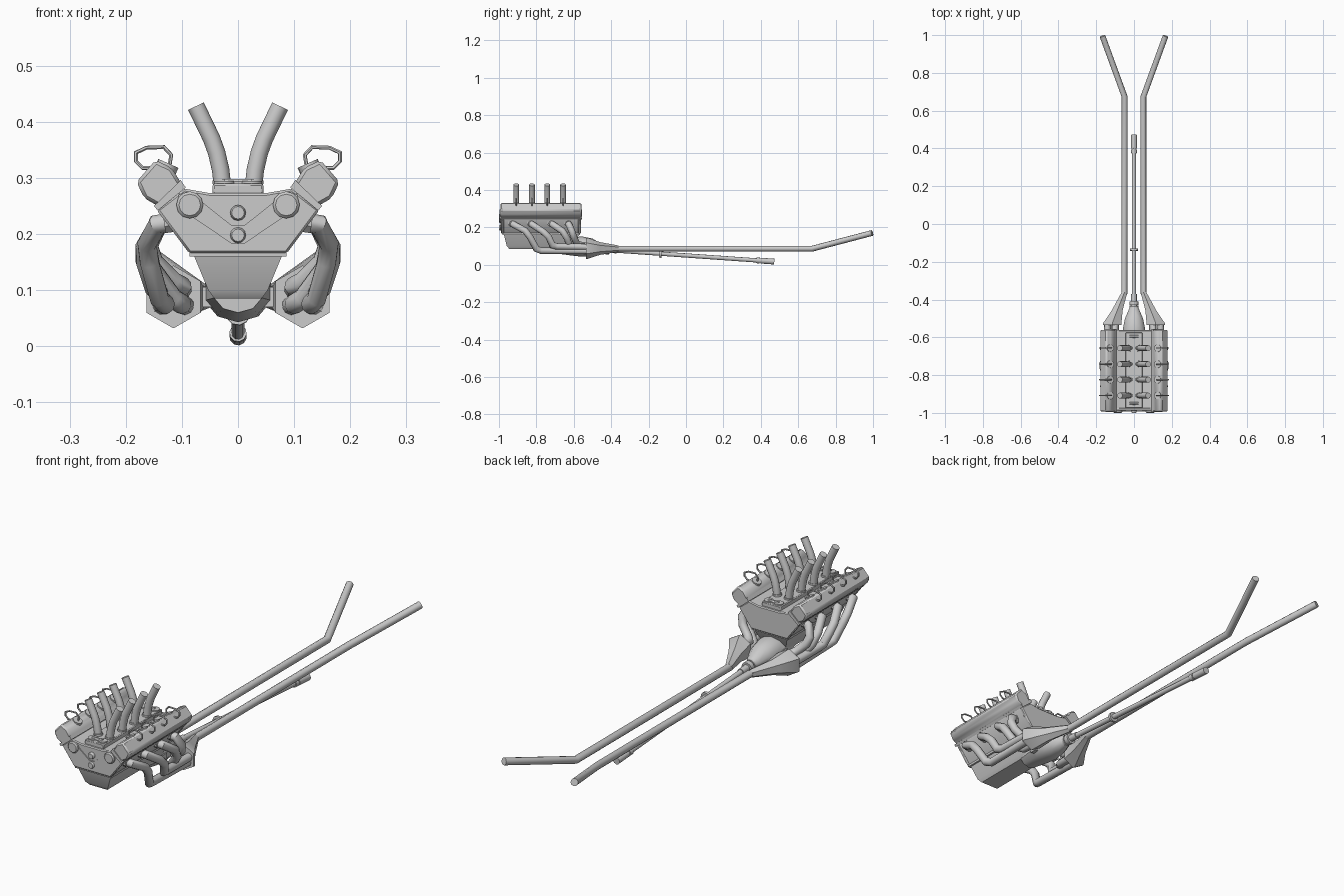
import bpy, bmesh, math
from mathutils import Vector

if "Cube" in bpy.data.objects:
    bpy.data.objects.remove(bpy.data.objects["Cube"])

def loft(name, rings, bevel=0):
    """Closed solid through rings with equal point counts."""
    bm = bmesh.new()
    vs = [[bm.verts.new(p) for p in r] for r in rings]
    n = len(rings[0])
    for a, b in zip(vs, vs[1:]):
        for i in range(n):
            bm.faces.new((a[i], a[(i + 1) % n], b[(i + 1) % n], b[i]))
    bm.faces.new(vs[0])
    bm.faces.new(vs[-1])
    bmesh.ops.recalc_face_normals(bm, faces=bm.faces)
    me = bpy.data.meshes.new(name)
    bm.to_mesh(me)
    bm.free()
    ob = bpy.data.objects.new(name, me)
    bpy.context.collection.objects.link(ob)
    if bevel:
        m = ob.modifiers.new("bevel", 'BEVEL')
        m.width, m.segments = bevel, 1
    return ob

def prism(name, prof, y0, y1, bevel=0):
    return loft(name, [[(x, y, z) for x, z in prof] for y in (y0, y1)], bevel)

def sym(half):
    return half + [(-x, z) for x, z in reversed(half)]

def ring(c, r, n, rz=None, start=0):
    """Ring in the xz plane."""
    rz = rz or r
    return [(c[0] + r * math.cos(start + math.tau * i / n), c[1],
             c[2] + rz * math.sin(start + math.tau * i / n)) for i in range(n)]

def tube(name, pts, r, n=8):
    """Sweep a regular section along a path with mitred joints."""
    pts = [Vector(p) for p in pts]
    d = [(b - a).normalized() for a, b in zip(pts, pts[1:])]
    u = d[0].orthogonal().normalized()
    w = d[0].cross(u)
    cur = [pts[0] + r * (u * math.cos(math.tau * (i + .5) / n) + w * math.sin(math.tau * (i + .5) / n))
           for i in range(n)]
    rings = [cur]
    for k in range(1, len(pts)):
        nrm = d[k - 1] if k == len(pts) - 1 else (d[k - 1] + d[k]).normalized()
        cur = [p + d[k - 1] * ((pts[k] - p).dot(nrm) / d[k - 1].dot(nrm)) for p in cur]
        rings.append(cur)
    return loft(name, rings)

# Engine block with V shaped upper section
block = sym([(.085, .168), (.14, .24), (.14, .25), (.095, .28), (.05, .272)])
prism("engine_block", block, -.975, -.575)
cover = sym([(.087, .166), (.145, .243), (.096, .281), (.05, .273)])
prism("timing_cover", cover, -.988, -.972, .004)
prism("rear_plate", cover, -.578, -.562, .004)

# Raised V rib and round caps on the front cover
prism("timing_rib", [(-.105, .272), (-.07, .262), (-.012, .216), (.012, .216), (.07, .262),
                     (.105, .272), (.11, .25), (.01, .182), (-.01, .182), (-.11, .25)], -.992, -.985)
for name, x, z, r in (("cam_cap_l", -.086, .252, .024), ("cam_cap_r", .086, .252, .024),
                      ("pulley_upper", 0, .238, .014), ("pulley_lower", 0, .198, .014)):
    loft(name, [ring((x, -1.0, z), r * .8, 12), ring((x, -.995, z), r, 12), ring((x, -.98, z), r, 12)])

# Oil pan
def rect(x, y0, y1, z):
    return [(-x, y0, z), (x, y0, z), (x, y1, z), (-x, y1, z)]
loft("oil_pan_rail", [rect(.086, -.982, -.568, .16), rect(.086, -.982, -.568, .17)])
loft("oil_pan", [rect(.08, -.975, -.57, .165), rect(.053, -.958, -.6, .1), rect(.042, -.945, -.615, .085)])

# Intake manifold
loft("intake_plate", [rect(.045, -.975, -.575, .265), rect(.045, -.975, -.575, .29)], .003)
for y in (-.95, -.595):
    for s in (-1, 1):
        loft("intake_boss", [[(s * .024 + .019 * math.cos(a), y + .019 * math.sin(a), z)
              for a in [math.tau * i / 12 for i in range(12)]] for z in (.28, .295)])
    tube("intake_link", [(-.024, y, .29), (.024, y, .29)], .009)

cyl_y = (-.908, -.824, -.742, -.657)
for s, side in ((-1, "left"), (1, "right")):
    # Valve cover and its gasket flange
    prof = [(.137, .247), (.167, .264), (.181, .293), (.147, .332), (.118, .318), (.099, .287)]
    prism("valve_cover_" + side, [(s * x, z) for x, z in prof], -.992, -.56, .006)
    flange = [(.143, .242), (.15, .25), (.102, .296), (.093, .283)]
    prism("head_gasket_" + side, [(s * x, z) for x, z in flange], -.996, -.556)

    for i, y in enumerate(cyl_y):
        # Intake stack with a collar
        tube("intake_stack_" + side, [(s * .027, y, .28), (s * .031, y, .315), (s * .038, y, .345),
                                      (s * .047, y, .37), (s * .075, y, .428)], .0155, 12)
        tube("stack_collar_" + side, [(s * .026, y, .283), (s * .027, y, .297)], .0185, 12)
        # Plug boss and looping lead
        tube("plug_boss_" + side, [(s * .132, y, .308), (s * .124, y, .326)], .02, 10)
        tube("plug_lead_" + side, [(s * .122, y, .322), (s * .119, y, .341), (s * .132, y, .355),
                                   (s * .163, y, .354), (s * .182, y, .345), (s * .182, y, .33),
                                   (s * .17, y, .318), (s * .15, y, .318)], .0035, 6)

    # Exhaust headers: each drops and runs back to the collector
    headers = [
        [(.115, -.93, .222), (.143, -.925, .217), (.162, -.86, .182), (.158, -.835, .15),
         (.14, -.80, .085), (.13, -.775, .075), (.135, -.52, .073)],
        [(.115, -.83, .222), (.143, -.825, .217), (.165, -.765, .178), (.165, -.735, .15),
         (.15, -.715, .105), (.143, -.69, .098), (.14, -.52, .095)],
        [(.115, -.72, .222), (.143, -.715, .217), (.163, -.66, .18), (.155, -.635, .14),
         (.115, -.62, .085), (.1, -.6, .075), (.095, -.52, .073)],
        [(.115, -.63, .222), (.143, -.627, .217), (.16, -.61, .18), (.15, -.6, .15),
         (.115, -.585, .115), (.1, -.57, .107), (.1, -.52, .1)]]
    for h in headers:
        tube("exhaust_header_" + side, [(s * x, y, z) for x, y, z in h], .0175, 10)
        tube("exhaust_port_" + side, [(s * .11, h[0][1], .225), (s * .132, h[0][1], .222)], .022, 8)

    # Hexagonal collector and long exhaust pipe
    loft("exhaust_collector_" + side,
         [ring((s * x, y, z), r, 6, start=math.pi / 6) for x, y, z, r in
          ((.115, -.535, .088, .056), (.115, -.525, .088, .056), (.09, -.46, .087, .034),
           (.05, -.36, .086, .017))])
    tube("exhaust_pipe_" + side, [(s * .09, -.46, .087), (s * .05, -.365, .086),
                                  (s * .05, .675, .086), (s * .167, .995, .17)], .0155, 10)

# Gearbox bell and tail housing
loft("gearbox", [ring((0, y, z), rx, 10, rz, math.pi / 10) for y, z, rx, rz in
                 ((-.69, .098, .045, .038), (-.6, .098, .06, .05), (-.555, .097, .062, .054),
                  (-.5, .092, .05, .048), (-.455, .084, .03, .03), (-.44, .082, .022, .022))])
prism("gearbox_flange", [(-.063, .07), (.063, .07), (.063, .106), (-.063, .106)], -.6, -.57)

# Driveshaft, with collars at the joints
def shaft(y):
    return (0, y, .079 - .0695 * (y + .42))
for name, y0, y1, r in (("driveshaft", -.45, .4, .0115), ("front_yoke", -.452, -.435, .024),
                        ("front_joint", -.43, -.41, .024), ("front_sleeve", -.445, -.37, .015),
                        ("centre_collar", -.142, -.13, .022), ("rear_yoke", .4, .472, .0155),
                        ("rear_joint", .375, .395, .0155)):
    tube(name, [shaft(y0), shaft(y1)], r, 10)

# Soft shading with crisp edges
bpy.ops.object.select_all(action='SELECT')
bpy.context.view_layer.objects.active = bpy.context.selected_objects[0]
bpy.ops.object.shade_smooth_by_angle(angle=math.radians(40))
